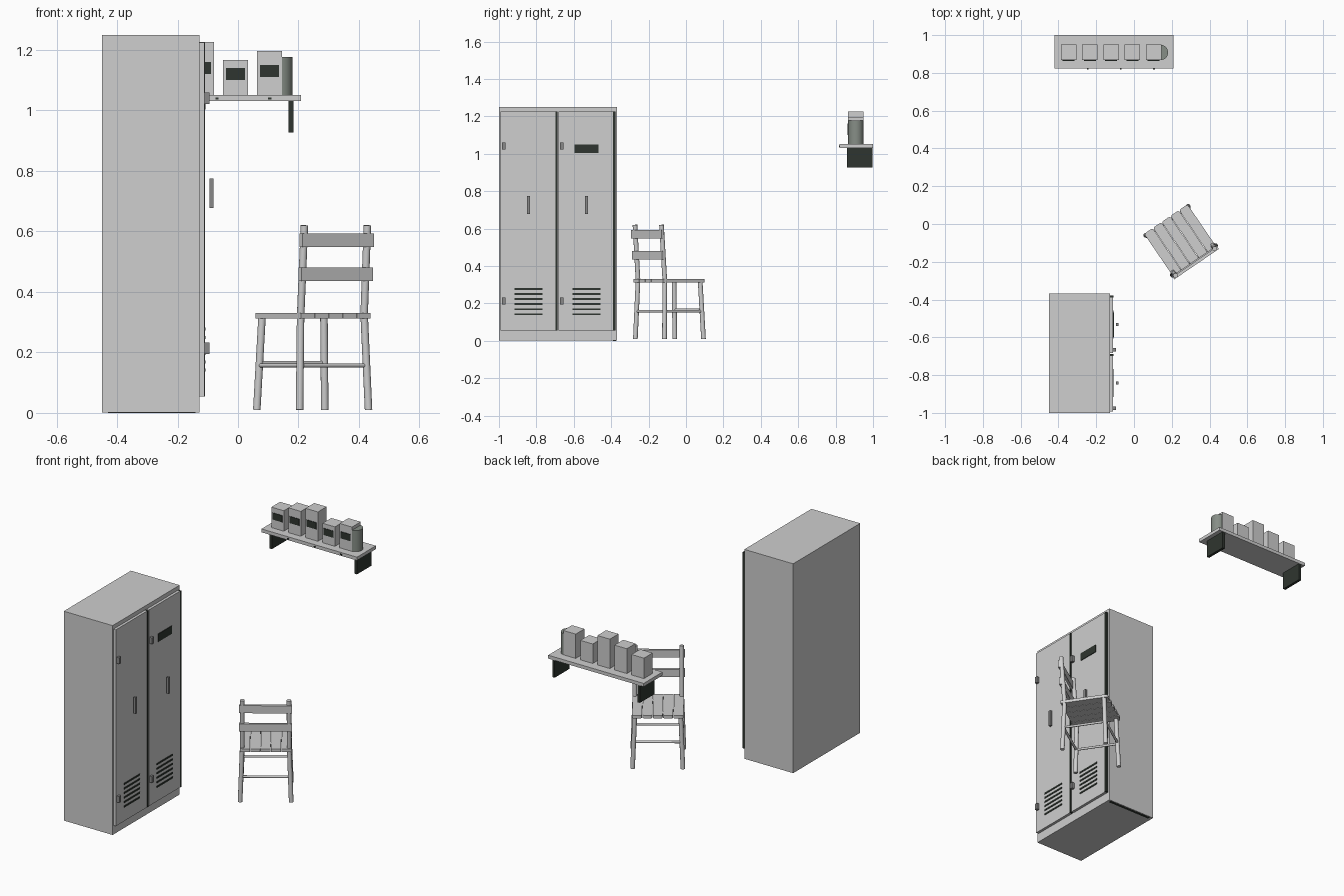
import bpy, bmesh, math
from mathutils import Vector, Matrix

if "Cube" in bpy.data.objects:
    bpy.data.objects.remove(bpy.data.objects["Cube"])


def material(name, r, g, b):
    m = bpy.data.materials.new(name)
    m.diffuse_color = (r, g, b, 1)
    m.use_nodes = True
    m.node_tree.nodes["Principled BSDF"].inputs["Base Color"].default_value = m.diffuse_color
    return m


PALE = material("pale grey", 0.62, 0.62, 0.62)
DARK = material("dark green grey", 0.028, 0.036, 0.029)
STEEL = material("mid grey", 0.25, 0.25, 0.25)
TIN = material("grey green", 0.24, 0.27, 0.24)


def finish(bm, name, mat, matrix=None, smooth=False):
    if matrix:
        bm.transform(matrix)
    me = bpy.data.meshes.new(name)
    bmesh.ops.recalc_face_normals(bm, faces=bm.faces)
    if smooth:
        for f in bm.faces:
            f.smooth = len(f.verts) == 4
    bm.to_mesh(me)
    bm.free()
    me.materials.append(mat)
    ob = bpy.data.objects.new(name, me)
    bpy.context.collection.objects.link(ob)
    return ob


def box(name, mat, x, y, z, matrix=None, round_ends=0):
    """Box from (min, max) pairs; optional rounding of the upright corners at +y."""
    bm = bmesh.new()
    size = Vector((x[1] - x[0], y[1] - y[0], z[1] - z[0]))
    mid = Vector((sum(x) / 2, sum(y) / 2, sum(z) / 2))
    bmesh.ops.create_cube(bm, size=1, matrix=Matrix.Translation(mid) @ Matrix.Diagonal(size.to_4d()))
    if round_ends:
        edges = [e for e in bm.edges if all(v.co.y > mid.y for v in e.verts)
                 and abs(e.verts[0].co.z - e.verts[1].co.z) > 1e-4]
        bmesh.ops.bevel(bm, geom=edges, offset=round_ends, segments=3, profile=0.5, affect='EDGES')
    return finish(bm, name, mat, matrix)


def rod(name, mat, a, b, r, matrix=None, sides=16):
    a, b = Vector(a), Vector(b)
    d = b - a
    bm = bmesh.new()
    m = Matrix.Translation((a + b) / 2) @ d.to_track_quat('Z', 'Y').to_matrix().to_4x4()
    bmesh.ops.create_cone(bm, cap_ends=True, segments=sides, radius1=r, radius2=r, depth=d.length, matrix=m)
    return finish(bm, name, mat, matrix, smooth=True)


# ---- Locker ----
box("locker_body", PALE, (-0.449, -0.127), (-1.0, -0.368), (0.001, 1.249))
box("locker_foot_strip", DARK, (-0.43, -0.14), (-0.39, -0.374), (0.0, 0.004))
for i, y0 in enumerate((-0.992, -0.682)):
    n = f"door_{i + 1}"
    y1 = y0 + 0.293
    box(n, PALE, (-0.128, -0.111), (y0, y1), (0.055, 1.225))
    box(n + "_seal", DARK, (-0.128, -0.109), (y1, y1 + 0.011), (0.055, 1.225))
    yc = y0 + 0.15
    box(n + "_handle", STEEL, (-0.094, -0.081), (yc - 0.007, yc + 0.008), (0.677, 0.775))
    for k, z in enumerate((0.195, 1.022)):
        box(f"{n}_hinge_{k + 1}", STEEL, (-0.113, -0.094), (y0 + 0.008, y0 + 0.026), (z, z + 0.037))
    for k in range(6):
        z = 0.142 + 0.027 * k
        box(f"{n}_vent_{k + 1}", DARK, (-0.112, -0.108), (yc - 0.075, yc + 0.075), (z - 0.005, z + 0.005))
box("door_label", DARK, (-0.112, -0.107), (-0.597, -0.468), (1.003, 1.05))

# ---- Chair, built facing local +y, then turned into place ----
CH = Matrix.Translation((0.246, -0.088, 0)) @ Matrix.Rotation(math.radians(34.3), 4, 'Z')
for k in range(5):
    u = -0.112 + 0.056 * k
    box(f"seat_slat_{k + 1}", PALE, (u - 0.0268, u + 0.0268), (-0.138, 0.138), (0.312, 0.33), CH, 0.012)
for s, side in ((-1, "left"), (1, "right")):
    rod(f"{side}_front_leg", PALE, (s * 0.136, 0.127, 0.01), (s * 0.124, 0.114, 0.315), 0.0125, CH)
    rod(f"{side}_back_leg", PALE, (s * 0.138, -0.127, 0.01), (s * 0.127, -0.117, 0.33), 0.0125, CH)
    rod(f"{side}_back_post", PALE, (s * 0.127, -0.117, 0.32), (s * 0.126, -0.138, 0.62), 0.0125, CH)
    rod(f"{side}_stretcher", PALE, (s * 0.131, -0.122, 0.157), (s * 0.131, 0.121, 0.157), 0.007, CH)
for n, v, z in (("front", 0.121, 0.165), ("back", -0.122, 0.157)):
    rod(n + "_stretcher", PALE, (-0.131, v, z), (0.131, v, z), 0.007, CH)
for n, z, v in (("lower", 0.436, -0.132), ("upper", 0.548, -0.138)):
    box(n + "_back_rail", PALE, (-0.143, 0.143), (v - 0.013, v + 0.003), (z, z + 0.045), CH)

# ---- Wall shelf ----
SX, TOP = -0.106, 1.051
box("shelf_board", PALE, (SX - 0.315, SX + 0.315), (0.822, 1.0), (1.031, TOP))
for s, side in ((-1, "left"), (1, "right")):
    x = SX + s * 0.281
    box(side + "_bracket", DARK, (x - 0.008, x + 0.008), (0.86, 0.998), (0.927, 1.032))
for k, x in enumerate((-0.245, -0.07, 0.105)):
    box(f"shelf_screw_{k + 1}", DARK, (x - 0.005, x + 0.005), (0.819, 0.824), (1.036, 1.043))

# ---- Boxes with labels and the tin on the shelf ----
for k, h in enumerate((0.122, 0.148, 0.175, 0.116, 0.145)):
    x = -0.346 + 0.1125 * k
    box(f"carton_{k + 1}", PALE, (x - 0.041, x + 0.041), (0.867, 0.949), (TOP - 0.001, TOP + h))
    z = TOP + 0.03 + 0.34 * h
    box(f"carton_label_{k + 1}", DARK, (x - 0.032, x + 0.032), (0.864, 0.868), (z - 0.02, z + 0.02))
rod("tin", TIN, (0.14, 0.908, TOP - 0.001), (0.14, 0.908, 1.177), 0.0405, sides=32)
